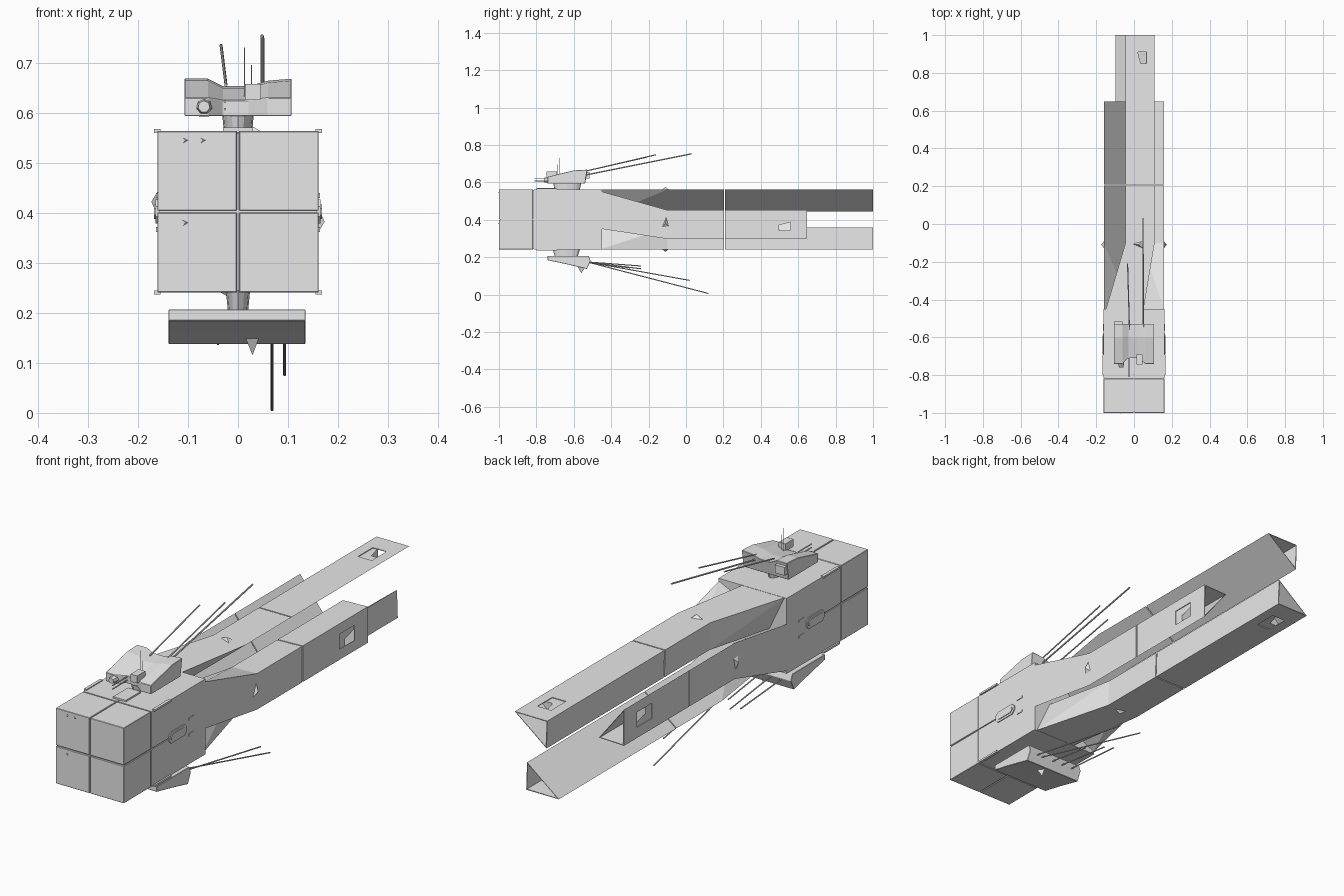
import bpy, bmesh, math
from mathutils import Vector

if "Cube" in bpy.data.objects:
    bpy.data.objects.remove(bpy.data.objects["Cube"])

grey = bpy.data.materials.new("hull_grey")
grey.diffuse_color = (0.8, 0.8, 0.8, 1)
grey.use_nodes = True
grey.node_tree.nodes["Principled BSDF"].inputs["Base Color"].default_value = grey.diffuse_color
MID = 0.402  # height of the long axis


def finish(name, bm, bevel=0.0):
    bmesh.ops.recalc_face_normals(bm, faces=bm.faces[:])
    me = bpy.data.meshes.new(name)
    bm.to_mesh(me)
    bm.free()
    me.materials.append(grey)
    ob = bpy.data.objects.new(name, me)
    bpy.context.collection.objects.link(ob)
    if bevel:
        m = ob.modifiers.new("bevel", 'BEVEL')
        m.width, m.segments = bevel, 1
    return ob


def loft(name, sections, open_end=False, bevel=0.0, split=False):
    """Skin a row of matching sections; the last can be hollowed."""
    bm = bmesh.new()
    rings = [[bm.verts.new(p) for p in s] for s in sections]
    n = len(rings[0])
    for a, b in zip(rings, rings[1:]):
        for i in range(n):
            j = (i + 1) % n
            if split:
                bm.faces.new((a[i], a[j], b[i]))
                bm.faces.new((a[j], b[j], b[i]))
            else:
                bm.faces.new((a[i], a[j], b[j], b[i]))
    bm.faces.new(rings[0])
    end = bm.faces.new(rings[-1])
    if open_end:
        bmesh.ops.recalc_face_normals(bm, faces=bm.faces[:])
        bmesh.ops.inset_individual(bm, faces=[end], thickness=0.006)
        bmesh.ops.inset_individual(bm, faces=[end], thickness=0.001, depth=-0.15)
    return finish(name, bm, bevel)


def box(name, x, y, z, bevel=0.0):
    return loft(name, [[(a, y[0], z[0]), (a, y[1], z[0]), (a, y[1], z[1]),
                        (a, y[0], z[1])] for a in x], bevel=bevel)


def rod(name, p, q, r1, r2=None, sides=8):
    p, q = Vector(p), Vector(q)
    bm = bmesh.new()
    bmesh.ops.create_cone(bm, cap_ends=True, segments=sides, radius1=r1,
                          radius2=r1 if r2 is None else r2, depth=(q - p).length)
    rot = (q - p).to_track_quat('Z', 'Y')
    for v in bm.verts:
        v.co = rot @ v.co + (p + q) / 2
    return finish(name, bm)


def tetra(name, pts):
    bm = bmesh.new()
    v = [bm.verts.new(p) for p in pts]
    for f in ((0, 1, 2), (0, 1, 3), (1, 2, 3), (0, 2, 3)):
        bm.faces.new([v[i] for i in f])
    return finish(name, bm)


# Hull: quartered blocks with seams around a core, then the solid rear block
for sx in (-1, 1):
    for sz in (-1, 1):
        xs = sorted((sx * 0.002, sx * 0.161))
        zs = sorted((MID + sz * 0.002, MID + sz * 0.161))
        box("nose_block", xs, (-1, -0.818), zs, 0.0015)
        box("hull_block", xs, (-0.814, -0.70), zs)
        # Thin rails along the hull corners
        box("corner_rail", sorted((sx * 0.155, sx * 0.168)), (-0.80, -0.69),
            sorted((MID + sz * 0.157, MID + sz * 0.165)))
box("hull_core", (-0.157, 0.157), (-0.995, -0.60), (MID - 0.157, MID + 0.157))
box("hull_rear", (-0.161, 0.161), (-0.70, -0.45), (MID - 0.161, MID + 0.161))

# Side hatches and slots
for s in (-1, 1):
    outline = [(-0.70, -0.010), (-0.686, -0.024), (-0.594, -0.024), (-0.58, -0.010),
               (-0.58, 0.010), (-0.594, 0.024), (-0.686, 0.024), (-0.70, 0.010)]
    for name, x, k in (("hatch_rim", 0.165, 1), ("hatch_panel", 0.168, 0.62)):
        loft(name, [[(s * a, -0.64 + (y + 0.64) * (k + 1) / 2, MID + z * k)
                     for y, z in outline] for a in (0.15, x)])
    for dz in (-0.035, 0.032):
        box("side_slot", sorted((s * 0.155, s * 0.164)), (-0.565, -0.53),
            (MID + dz - 0.005, MID + dz + 0.005))

# Small shards on the nose
for x, z in ((-0.105, 0.545), (-0.07, 0.545), (-0.105, 0.38)):
    tetra("nose_shard", [(x - 0.012, -0.998, z + 0.011), (x + 0.01, -0.998, z),
                         (x - 0.008, -0.998, z - 0.011), (x, -1.002, z)])


# Four twisting arms of right-angled triangular section, one per hull side
def place(k, u, y, r):
    for _ in range(k):
        u, r = r, -u
    return (u + (0.005 if k % 2 == 0 and y > -0.3 else 0), y, MID + r)


def section(k, y, u0, u1, apex_u, apex_r):
    return [place(k, u0, y, 0.16), place(k, u1, y, 0.16), place(k, apex_u, y, apex_r)]


REAR = (-0.05, 0.104, -0.046, 0.042)
for k, side in enumerate(("top", "right", "bottom", "left")):
    end = 1.0 if k % 2 == 0 else 0.648
    loft(side + "_arm_front", [section(k, -0.455, -0.15, 0.05, -0.08, 0.01),
                               section(k, -0.10, *REAR)], split=True)
    loft(side + "_arm_middle", [section(k, -0.10, *REAR), section(k, 0.204, *REAR)])
    arm = loft(side + "_arm_rear", [section(k, 0.209, *REAR), section(k, end, *REAR)], True)
    # Shallow recessed panel near the end of the arm
    panel = [(-0.005, -0.05), (0.06, -0.05), (0.06, 0.05), (-0.005, 0.05)]
    cutter = loft(side + "_panel_cutter", [[place(k, u, end - 0.14 + y, r) for u, y in panel]
                                           for r in (0.1565, 0.175)])
    cutter.hide_render = True
    cutter.hide_viewport = True
    cut = arm.modifiers.new("panel", 'BOOLEAN')
    cut.operation, cut.object, cut.solver = 'DIFFERENCE', cutter, 'EXACT'
    # Shard on the crease of the arm
    tetra(side + "_arm_shard", [place(k, 0.045, -0.13, 0.158), place(k, 0.04, -0.09, 0.158),
                                place(k, -0.015, -0.105, 0.158), place(k, 0.02, -0.11, 0.173)])

# Upper turret: wedge with a dipped middle on an oval neck
neck = rod("upper_neck", (0, 0, 0.55), (0, 0, 0.597), 0.065, 0.075, 16)
neck.scale.x = 0.42
neck.location.y = -0.635
box("upper_neck_plate", (-0.03, 0.03), (-0.80, -0.70), (0.56, 0.570))
rows = ((-0.107, 0.668, 0.63), (-0.06, 0.668, 0.63), (-0.03, 0.653, 0.625),
        (0.02, 0.653, 0.625), (0.06, 0.664, 0.63), (0.107, 0.668, 0.63))
loft("upper_turret", [[(x, -0.74 + (0.03 if abs(x) < 0.05 else 0), 0.593), (x, -0.54, 0.593),
                       (x, -0.528, h), (x, -0.60, h - 0.004),
                       (x, -0.74 + (0.03 if abs(x) < 0.05 else 0), f)]
                      for x, h, f in rows], bevel=0.0015)
rod("sensor_dome", (-0.068, -0.70, 0.612), (-0.068, -0.76, 0.612), 0.022, 0.012, 7)
box("sight_box", (0.014, 0.045), (-0.745, -0.69), (0.625, 0.657))
for z in (0.607, 0.622):
    rod("small_gun", (-0.026, -0.70, z), (-0.026, -0.81, z), 0.0025)
rod("tall_aerial", (0.013, -0.675, 0.62), (0.013, -0.675, 0.73), 0.001, sides=6)
rod("short_aerial", (0.027, -0.685, 0.62), (0.027, -0.685, 0.695), 0.001, sides=6)
box("side_pod", (-0.105, -0.06), (-0.54, -0.515), (0.62, 0.655))
rod("upper_barrel", (0.048, -0.56, 0.635), (0.048, 0.03, 0.753), 0.0035)
rod("upper_barrel", (0.050, -0.56, 0.655), (0.050, -0.16, 0.748), 0.003)
rod("upper_barrel", (-0.024, -0.56, 0.655), (-0.034, -0.21, 0.735), 0.003)

# Lower turret: wide wedge under a tapered neck
neck = rod("lower_neck", (0, 0, 0.20), (0, 0, 0.25), 0.06, 0.075, 12)
neck.scale.x = 0.33
neck.location.y = -0.64
loft("lower_turret", [[(x, -0.74, 0.207), (x, -0.74, 0.184), (x, -0.64, 0.163),
                       (x, -0.53, 0.137), (x, -0.51, 0.18), (x, -0.52, 0.207)]
                      for x in (-0.139, 0.135)], bevel=0.0015)
tetra("lower_shard", [(0.015, -0.58, 0.15), (0.042, -0.58, 0.15),
                      (0.03, -0.54, 0.145), (0.029, -0.56, 0.115)])
for x, y, z in ((0.068, 0.12, 0.003), (0.093, 0.02, 0.073), (-0.09, -0.24, 0.15),
                (-0.04, -0.24, 0.135), (0.01, -0.30, 0.14)):
    rod("lower_barrel", (x, -0.53, 0.175), (x, y, z + 0.003), 0.0028)
